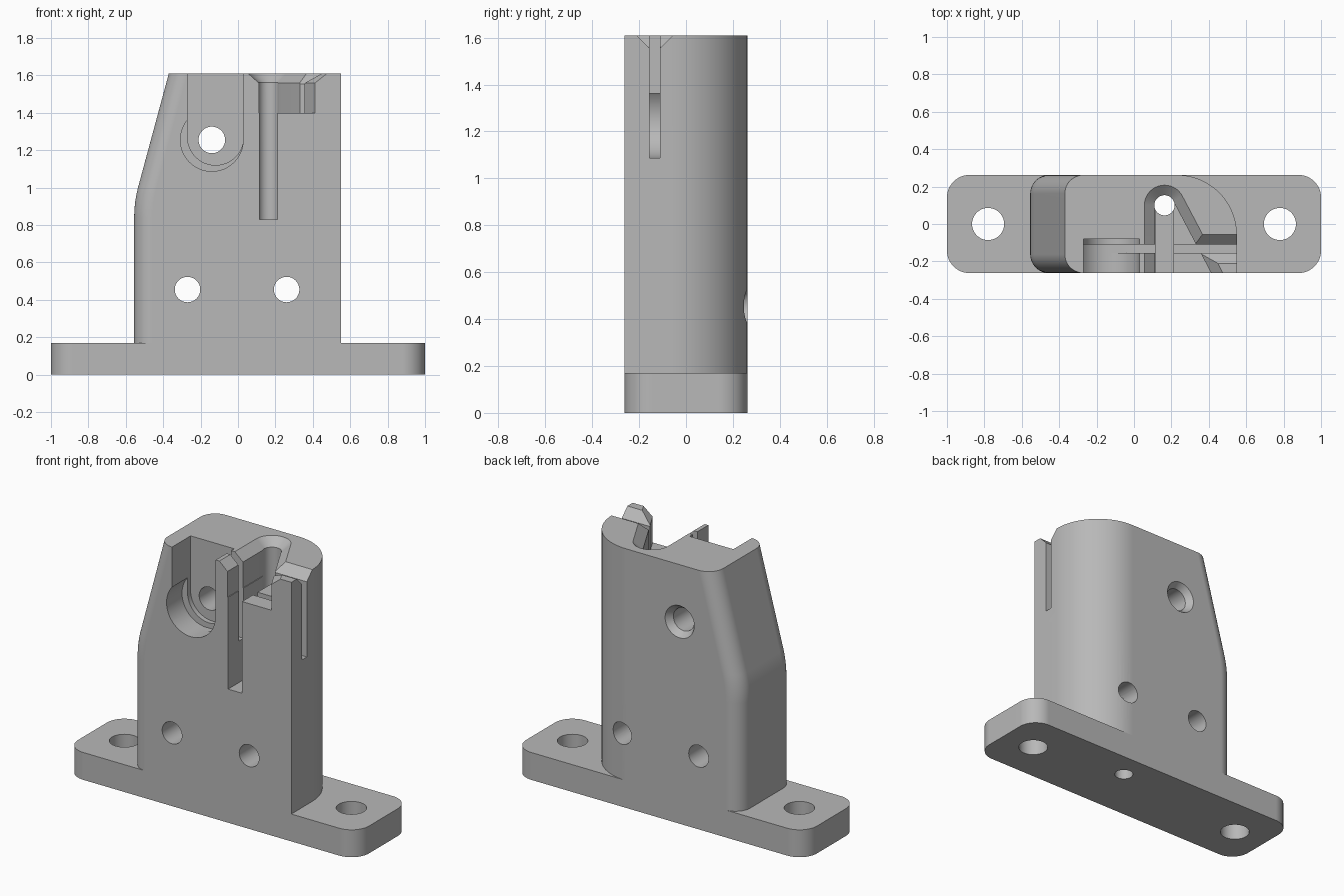
import bpy, bmesh, math
from mathutils import Vector

cube = bpy.data.objects.get("Cube")
if cube:
    bpy.data.objects.remove(cube, do_unlink=True)

grey = bpy.data.materials.new("plain grey")
grey.use_nodes = True
colour = (0.48, 0.48, 0.48, 1)
grey.diffuse_color = colour
grey.node_tree.nodes["Principled BSDF"].inputs["Base Color"].default_value = colour


def loft(name, rings):
    """Closed solid skinned through rings of equal point count."""
    bm = bmesh.new()
    loops = [[bm.verts.new(p) for p in ring] for ring in rings]
    n = len(loops[0])
    for a, b in zip(loops, loops[1:]):
        for i in range(n):
            j = (i + 1) % n
            bm.faces.new((a[i], a[j], b[j], b[i]))
    bm.faces.new(loops[0][::-1])
    bm.faces.new(loops[-1])
    bmesh.ops.recalc_face_normals(bm, faces=bm.faces)
    mesh = bpy.data.meshes.new(name)
    bm.to_mesh(mesh)
    bm.free()
    mesh.materials.append(grey)
    obj = bpy.data.objects.new(name, mesh)
    bpy.context.collection.objects.link(obj)
    return obj


def along(axis, points, t):
    """Place a flat outline at distance t along an axis."""
    place = {"x": lambda u, v: (t, u, v), "y": lambda u, v: (u, t, v),
             "z": lambda u, v: (u, v, t)}[axis]
    return [place(u, v) for u, v in points]


def prism(name, axis, points, lo, hi):
    return loft(name, [along(axis, points, lo), along(axis, points, hi)])


def arc(cx, cy, r, start, end, steps=12):
    angles = [math.radians(start + (end - start) * i / steps) for i in range(steps + 1)]
    return [(cx + r * math.cos(a), cy + r * math.sin(a)) for a in angles]


def circle(cx, cy, r):
    return arc(cx, cy, r, 0, 360, 48)[:-1]


def boolean(target, tool, operation="DIFFERENCE"):
    mod = target.modifiers.new("boolean", "BOOLEAN")
    mod.operation, mod.solver, mod.object = operation, "EXACT", tool
    bpy.context.view_layer.objects.active = target
    bpy.ops.object.modifier_apply(modifier=mod.name)
    bpy.data.objects.remove(tool, do_unlink=True)


D = 0.262     # half depth
TOP = 1.61    # overall height

# Base plate with rounded corners
r = 0.12
plate = [p for sx, sy, a in ((1, 1, 0), (-1, 1, 90), (-1, -1, 180), (1, -1, 270))
         for p in arc(sx * (1 - r), sy * (D - r), r, a, a + 90)]
bracket = prism("mounting_bracket", "z", plate, 0, 0.17)


# Upright body: left side leans in above a soft bend, back right corner is broad
def section(left):
    f = 0.1
    return ([(0.55, -D)] + arc(0.23, D - 0.32, 0.32, 0, 90, 24)
            + arc(left + f, D - f, f, 90, 180) + arc(left + f, f - D, f, 180, 270))


bend = [Vector(p) for p in ((-0.555, 0.84), (-0.555, 0.926), (-0.532, 1.01))]
side = [(-0.555, 0.08)]
for i in range(9):
    t = i / 8
    side.append(tuple(bend[0] * (1 - t) ** 2 + bend[1] * 2 * t * (1 - t) + bend[2] * t * t))
side.append((-0.37, TOP))
body = loft("body", [along("z", section(x), z) for x, z in side])
boolean(bracket, body, "UNION")

# Mounting holes through the plate
for x in (-0.78, 0.78):
    boolean(bracket, prism("plate_hole", "z", circle(x, 0, 0.086), -0.1, 0.4))

# Cross holes through the body, the upper one countersunk at the back
for x, z, rad in ((-0.27, 0.455, 0.068), (0.26, 0.455, 0.068), (-0.14, 1.255, 0.071)):
    boolean(bracket, prism("cross_hole", "y", circle(x, z, rad), -0.5, 0.5))
sink = loft("countersink", [along("y", circle(-0.14, 1.255, s), y)
                            for s, y in ((0.071, 0.222), (0.1, D), (0.107, D + 0.01))])
boolean(bracket, sink)

# Round recess and open-topped pocket at the front
boolean(bracket, prism("round_recess", "y", circle(-0.14, 1.255, 0.168), -0.5, -0.11))
pocket = [(-0.27, 1.8)] + arc(-0.12, 1.27, 0.15, 180, 360, 24) + [(0.03, 1.8)]
boolean(bracket, prism("pocket", "y", pocket, -0.5, -0.08))

# Vertical bore and the slit leading to it
CX, CY = 0.163, 0.1
boolean(bracket, prism("bore", "z", circle(CX, CY, 0.054), -0.1, 1.8))
slit = [(CX - 0.048, -0.5), (CX + 0.048, -0.5), (CX + 0.048, CY), (CX - 0.048, CY)]
boolean(bracket, prism("slit", "z", slit, 0.83, 1.8))


# Wedge-shaped opening with a flared rim
def wedge(rad):
    outline = arc(CX, CY, rad, 180, 27.8, 20)
    x, y = outline[-1]
    return [(CX - rad, -0.5)] + outline + [(x + (y + 0.5) * 0.527, -0.5)]


boolean(bracket, loft("wedge", [along("z", wedge(s), z) for s, z in
                                ((0.052, 1.4), (0.052, 1.56), (0.152, 1.65))]))

# Thin lengthwise slot, flared toward the right-hand end
thin = [(-0.155, 1.088), (-0.11, 1.088), (-0.11, 1.8), (-0.155, 1.8)]
boolean(bracket, prism("thin_slot", "x", thin, -0.14, 0.7))
flare = [(-0.155, 1.555), (-0.11, 1.555), (-0.01, 1.655), (-0.255, 1.655)]
boolean(bracket, prism("slot_flare", "x", flare, CX, 0.7))

# Smooth curved walls, crisp edges
bpy.ops.object.select_all(action="DESELECT")
bracket.select_set(True)
bpy.context.view_layer.objects.active = bracket
bpy.ops.object.shade_smooth_by_angle(angle=math.radians(25))
normals = bracket.modifiers.new("even_normals", "WEIGHTED_NORMAL")
normals.keep_sharp = True
